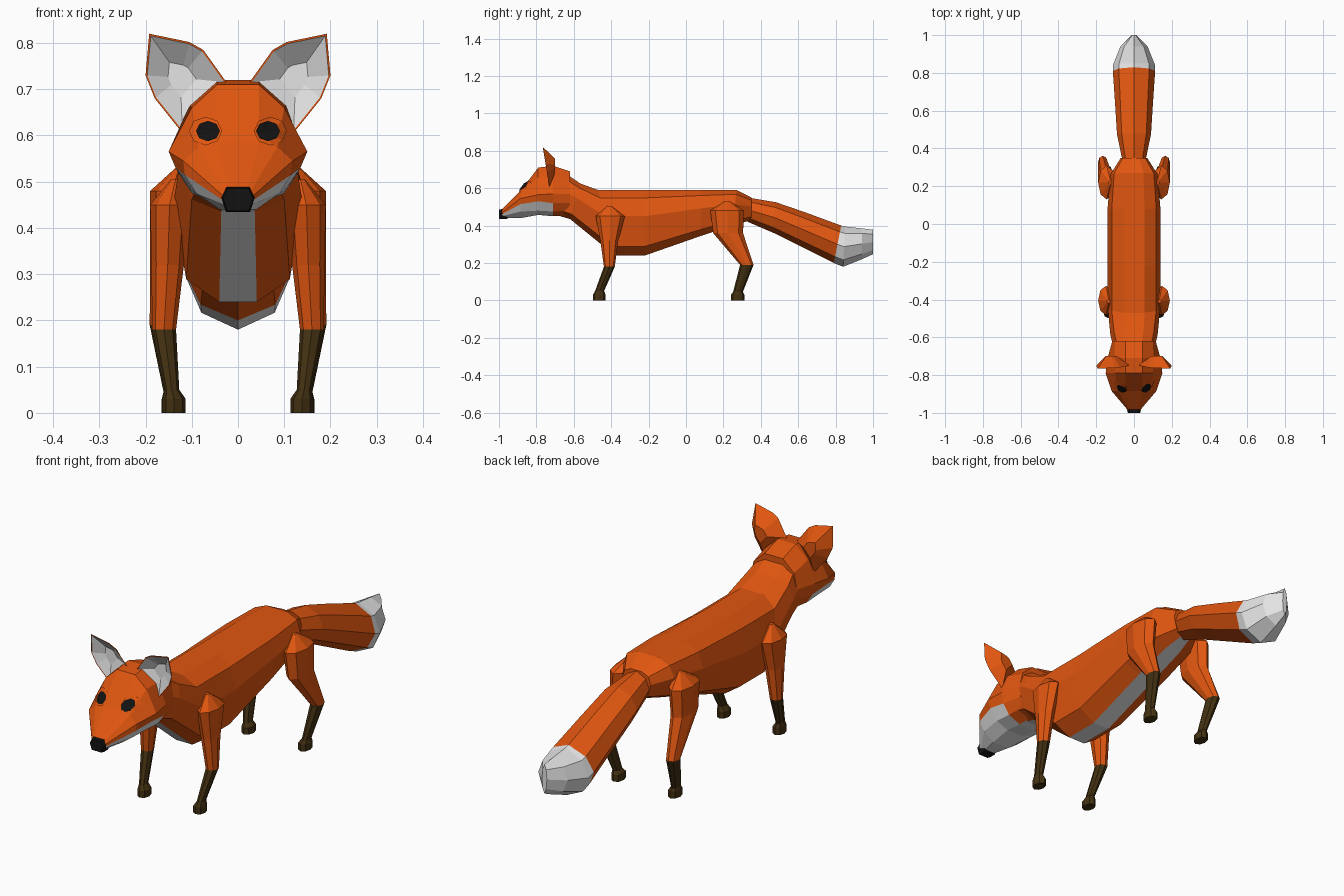
import bpy, bmesh, math
from mathutils import Vector
from mathutils.bvhtree import BVHTree

if "Cube" in bpy.data.objects:
    bpy.data.objects.remove(bpy.data.objects["Cube"])


def material(name, rgb):
    m = bpy.data.materials.new(name)
    m.diffuse_color = (*rgb, 1)
    m.use_nodes = True
    m.node_tree.nodes["Principled BSDF"].inputs["Base Color"].default_value = m.diffuse_color
    return m


ORANGE = material("orange fur", (0.75, 0.093, 0.005))
WHITE = material("white fur", (0.78, 0.78, 0.78))
BROWN = material("dark brown", (0.055, 0.030, 0.006))
BLACK = material("black", (0.006, 0.006, 0.006))


def finish(name, bm, mats):
    me = bpy.data.meshes.new(name)
    bm.to_mesh(me)
    for m in mats:
        me.materials.append(m)
    ob = bpy.data.objects.new(name, me)
    bpy.context.collection.objects.link(ob)
    return ob


def loft(name, rings, mats, rule=lambda i, j: 0):
    """Skin closed rings; rule(ring, side) picks the material, caps use side -1."""
    bm = bmesh.new()
    vs = [[bm.verts.new(p) for p in r] for r in rings]
    n = len(rings[0])
    for i in range(len(vs) - 1):
        for j in range(n):
            k = (j + 1) % n
            f = bm.faces.new((vs[i][j], vs[i][k], vs[i + 1][k], vs[i + 1][j]))
            f.material_index = rule(i, j)
    for i in (0, len(vs) - 1):
        bm.faces.new(vs[i]).material_index = rule(i, -1)
    bmesh.ops.recalc_face_normals(bm, faces=bm.faces)
    ob = finish(name, bm, mats)
    tree = BVHTree.FromBMesh(bm)
    bm.free()
    return ob, tree


def mirrored(half):
    return half + [(-x, z) for x, z in reversed(half)]


def tilted_rings(profile, stations):
    """Each station: top (y, z), bottom (y, z), half width."""
    return [[(x * w, ty + (by - ty) * t, tz + (bz - tz) * t) for x, t in profile]
            for ty, tz, by, bz, w in stations]


# Body with white belly strip
body_profile = mirrored([(.40, 0), (.84, .12), (1, .40), (.80, .86), (.29, 1)])
loft("body", tilted_rings(body_profile, [
    (-.66, .69, -.74, .47, .10),
    (-.565, .625, -.62, .435, .125),
    (-.47, .59, -.38, .24, .14),
    (-.22, .59, -.22, .24, .14),
    (.08, .59, .08, .345, .14),
    (.27, .59, .25, .40, .125),
    (.35, .55, .35, .43, .07)]),
    [ORANGE, WHITE], lambda i, j: int(j == 4))

# Tail with white tip
tail_profile = [(0, 0), (.72, .17), (1, .5), (.72, .83),
                (0, 1), (-.72, .83), (-1, .5), (-.72, .17)]
loft("tail", tilted_rings(tail_profile, [
    (.33, .55, .33, .42, .06),
    (.48, .525, .47, .36, .09),
    (.64, .47, .63, .28, .10),
    (.83, .40, .79, .20, .112),
    (.85, .395, .84, .18, .11),
    (.94, .385, .94, .22, .072),
    (1.0, .378, 1.0, .247, .012)]),
    [ORANGE, WHITE], lambda i, j: int(i >= 3))

# Head with white muzzle and throat
head_sections = [
    (-.985, [(.02, .485), (.028, .48), (.033, .47), (.033, .46), (.028, .45), (.018, .44)]),
    (-.885, [(.045, .585), (.085, .575), (.118, .545), (.115, .515), (.09, .475), (.04, .44)]),
    (-.79, [(.045, .71), (.10, .66), (.15, .565), (.135, .53), (.10, .48), (.04, .457)]),
    (-.71, [(.045, .72), (.105, .665), (.14, .57), (.13, .52), (.10, .475), (.04, .45)]),
    (-.62, [(.045, .69), (.10, .64), (.115, .57), (.11, .52), (.09, .48), (.04, .45)])]
head, head_tree = loft(
    "head", [[(x, y, z) for x, z in mirrored(h)] for y, h in head_sections],
    [ORANGE, WHITE],
    lambda i, j: int(3 <= j <= 7 and i < 3 or j == 5))

# Nose
nose = mirrored([(.025, .488), (.036, .465), (.026, .434)])
loft("nose", [[(x * s, y, .462 + (z - .462) * s) for x, z in nose]
              for y, s in ((-1.0, .9), (-.985, 1), (-.955, 1))], [BLACK])


# Eyes and eyelids: thin patches laid on the face
def face_patch(name, cx, cz, rx, rz, lift, mat, sides=8):
    bm = bmesh.new()

    def on_face(s, a):
        o = Vector((cx + s * rx * math.cos(a), -2, cz + s * rz * math.sin(a)))
        hit, normal, _, _ = head_tree.ray_cast(o, Vector((0, 1, 0)))
        return bm.verts.new(hit + Vector((0, -lift, lift * .5)))

    centre = on_face(0, 0)
    angles = [math.tau * k / sides for k in range(sides)]
    inner = [on_face(.55, a) for a in angles]
    outer = [on_face(1, a) for a in angles]
    for k in range(sides):
        m = (k + 1) % sides
        bm.faces.new((centre, inner[k], inner[m]))
        bm.faces.new((inner[k], outer[k], outer[m], inner[m]))
    for f in bm.faces:
        f.normal_update()
        if f.normal.y > 0:
            f.normal_flip()
    finish(name, bm, [mat])
    bm.free()


# Ears: cupped shells, white inside
ear_outline = [(.025, .715), (.075, .785), (.105, .802), (.192, .82),
               (.20, .73), (.18, .68), (.12, .605)]


def ear_ring(side, scale, y=None):
    cx, cz = .125, .725
    return [(side * (cx + (x - cx) * scale),
             -.73 - .16 * (z - .6) if y is None else y,
             cz + (z - cz) * scale) for x, z in ear_outline]


# Legs: stations are z, y, x, half depth, half width
front_stations = [
    (.505, -.41, .135, .01, .01), (.45, -.405, .148, .078, .042),
    (.32, -.41, .152, .048, .035), (.18, -.41, .160, .029, .026),
    (.05, -.462, .143, .024, .016), (.03, -.464, .138, .034, .025),
    (0, -.464, .138, .034, .025)]
hind_stations = [
    (.53, .22, .125, .012, .01), (.48, .22, .145, .09, .045),
    (.36, .225, .150, .08, .040), (.19, .325, .165, .036, .026),
    (.045, .278, .145, .026, .016), (.03, .276, .140, .036, .025),
    (0, .276, .140, .036, .025)]


def leg(name, side, stations):
    rings = [[(side * (x + rx * math.cos(a)), y + ry * math.sin(a), z)
              for a in (math.tau * k / 8 for k in range(8))]
             for z, y, x, ry, rx in stations]
    loft(name, rings, [ORANGE, BROWN], lambda i, j: int(i >= 3))


for label, side in (("left", 1), ("right", -1)):
    face_patch(label + "_eyelid", side * .07, .607, .036, .031, .005, ORANGE)
    face_patch(label + "_eye", side * .065, .605, .026, .022, .009, BLACK)
    loft(label + "_ear",
         [ear_ring(side, .35, -.70), ear_ring(side, 1),
          ear_ring(side, .95), ear_ring(side, .35, -.722)],
         [ORANGE, WHITE], lambda i, j: int(i >= 2))
    leg(label + "_front_leg", side, front_stations)
    leg(label + "_hind_leg", side, hind_stations)
